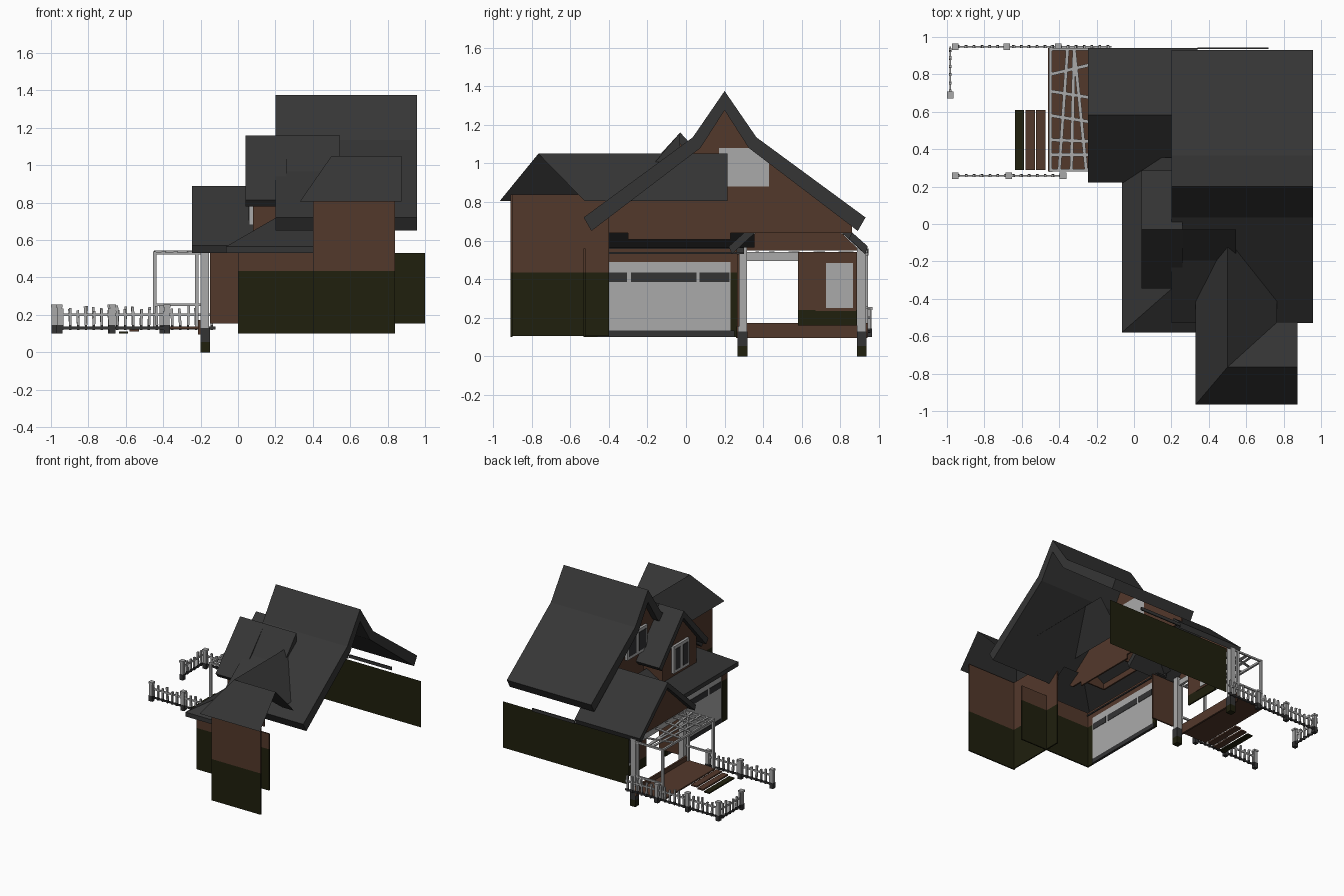
import bpy, bmesh, random
from mathutils import Vector, Matrix

if "Cube" in bpy.data.objects:
    bpy.data.objects.remove(bpy.data.objects["Cube"])

random.seed(4)


def mat(name, c):
    m = bpy.data.materials.new(name)
    m.diffuse_color = (*c, 1)
    m.use_nodes = True
    m.node_tree.nodes["Principled BSDF"].inputs["Base Color"].default_value = m.diffuse_color
    return m


ROOF = mat("dark_roof", (.036, .036, .036))
BROWN = mat("brown_siding", (.086, .040, .024))
GREEN = mat("dark_green_base", (.014, .014, .004))
WHITE = mat("pale_trim", (.40, .40, .40))
STONE = mat("dark_stone", (.033, .033, .034))


class Part:
    """Collects shapes into one named object."""

    def __init__(self, name):
        self.name, self.bm, self.mats = name, bmesh.new(), []

    def paint(self, faces, m):
        if m not in self.mats:
            self.mats.append(m)
        for f in faces:
            f.material_index = self.mats.index(m)

    def poly(self, pts, m):
        self.paint([self.bm.faces.new([self.bm.verts.new(p) for p in pts])], m)

    def box(self, x, y, z, m):
        t = Vector([(a + b) / 2 for a, b in (x, y, z)])
        s = Matrix.Diagonal((x[1] - x[0], y[1] - y[0], z[1] - z[0], 1))
        r = bmesh.ops.create_cube(self.bm, size=1, matrix=Matrix.Translation(t) @ s)
        self.paint({f for v in r["verts"] for f in v.link_faces}, m)

    def beam(self, p, q, w, h, m):
        p, q = Vector(p), Vector(q)
        d = q - p
        rot = d.to_track_quat('X', 'Z').to_matrix().to_4x4()
        s = Matrix.Diagonal((d.length, w, h, 1))
        r = bmesh.ops.create_cube(self.bm, size=1, matrix=Matrix.Translation((p + q) / 2) @ rot @ s)
        self.paint({f for v in r["verts"] for f in v.link_faces}, m)

    def prism(self, yz, x0, x1, m):
        a = [self.bm.verts.new((x0, *p)) for p in yz]
        b = [self.bm.verts.new((x1, *p)) for p in yz]
        n = len(yz)
        fs = [self.bm.faces.new(a), self.bm.faces.new(b[::-1])]
        fs += [self.bm.faces.new((a[i], b[i], b[(i + 1) % n], a[(i + 1) % n])) for i in range(n)]
        self.paint(fs, m)

    def done(self):
        bmesh.ops.recalc_face_normals(self.bm, faces=self.bm.faces)
        me = bpy.data.meshes.new(self.name)
        self.bm.to_mesh(me)
        self.bm.free()
        for m in self.mats:
            me.materials.append(m)
        ob = bpy.data.objects.new(self.name, me)
        bpy.context.collection.objects.link(ob)
        return ob


def gable_roof(name, cy, outer, inner, x0, x1, extra=None):
    """Folded roof slab; outer and inner run from ridge to eave as (offset, z)."""
    p = Part(name)
    for s in (1, -1):
        p.prism([(cy + s * d, z) for d, z in outer + inner[::-1]], x0, x1, ROOF)
    if extra:  # piece that continues past the gable wall
        p.prism(extra[0], x1, extra[1], ROOF)
    p.done()


def wall(name, x, y, z0, zs, z1, low=None):
    """Wall with a green lower band and brown siding above."""
    p = Part(name)
    p.box(x, y, (z0, zs), low or GREEN)
    if z1 > zs:
        p.box(x, y, (zs, z1), BROWN)
    p.done()


def window(name, x, y, z, panes):
    """Pale frame facing -x with dark glass plates."""
    p = Part(name)
    p.box((x, x + .02), y, z, WHITE)
    w = (y[1] - y[0]) / panes
    for i in range(panes):
        a = y[0] + w * i
        p.box((x - .004, x), (a + .018, a + w - .018), (z[0] + .025, z[1] - .025), STONE)
    p.done()


# Roofs
gable_roof("main_roof", .2, [(0, 1.375), (.165, 1.135), (.73, .72)],
           [(0, 1.275), (.125, 1.08), (.69, .65)], .2, .957)
gable_roof("dormer_roof", -.03, [(0, 1.16), (.315, .815)], [(0, 1.10), (.285, .78)], .04, .26,
           ([(-.03, 1.16), (-.03, 1.06), (-.2, .96)], .545))
gable_roof("porch_roof", .582, [(0, .89), (.36, .57)], [(0, .845), (.345, .53)], -.245, .25,
           ([(.86, .643), (.942, .57), (.927, .53), (.845, .61)], .34))

p = Part("wing_roof")
A, B = (.5, -.765, 1.05), (.5, .215, 1.05)
p.poly([(.33, -.965, .805), A, B, (.33, .215, .805)], ROOF)
p.poly([(.33, -.965, .805), (.873, -.965, .805), (.873, -.765, 1.05), A], ROOF)
p.poly([A, (.873, -.765, 1.05), (.873, -.525, .805), (.765, -.525, .805)], ROOF)
p.poly([A, (.765, -.525, .805), (.765, .215, .805), B], ROOF)
p.done()

p = Part("garage_roof")
p.poly([(-.065, -.58, .565), (-.065, .355, .565), (.22, .355, .73), (.22, -.33, .73)], ROOF)
p.poly([(-.065, -.58, .565), (.22, -.33, .73), (.4, -.33, .73), (.4, -.58, .565)], ROOF)
p.box((-.065, -.055), (-.58, .3), (.53, .565), ROOF)
p.box((-.065, .4), (-.58, -.57), (.53, .565), ROOF)
p.box((-.055, .02), (-.57, .3), (.53, .54), ROOF)
p.done()

# Upper walls
p = Part("main_gable_wall")
p.prism([(.2, 1.29), (.325, 1.09), (.86, .69), (.86, .64), (.23, .64), (.23, .605),
         (-.3, .605), (-.3, .64), (-.40, .64), (-.46, .69), (.075, 1.09)], .25, .262, BROWN)
p.done()
p = Part("dormer_walls")
p.prism([(-.03, 1.11), (.19, .87), (.19, .61), (-.25, .61), (-.25, .87)], .08, .092, BROWN)
for y in (-.25, .18):
    p.box((.08, .25), (y, y + .01), (.61, .87), BROWN)
p.done()
p = Part("porch_gable_wall")
p.prism([(.582, .85), (.90, .55), (.264, .55)], -.2, -.188, BROWN)
p.done()
window("gable_window", .225, (.17, .43), (.88, 1.08), 2)
p = Part("gable_window_back")
p.box((.262, .266), (.17, .43), (.88, 1.08), WHITE)
p.done()
window("dormer_window", .06, (-.13, .07), (.68, .90), 2)

# Lower walls
wall("wing_front_wall", (.4, .84), (-.91, -.9), .1, .435, .84)
wall("wing_side_wall", (.4, .41), (-.91, -.4), .105, .435, .84)
wall("garage_side_wall", (0, .65), (-.53, -.52), .1, .435, .56)
wall("garage_left_pier", (0, .012), (-.53, -.46), .1, .435, .56)
wall("garage_right_pier", (0, .012), (.23, .265), .1, .435, .56)
wall("porch_side_wall", (-.15, .05), (.265, .277), .155, .24, .53, BROWN)
wall("porch_front_wall", (-.05, -.038), (.58, .885), .16, .24, .54)
p = Part("back_wall")
p.poly([(-.13, .915, .155), (1, .915, .155), (1, .915, .53), (-.13, .915, .53)], GREEN)
p.done()
p = Part("garage_header")
p.box((0, .012), (-.46, .23), (.49, .56), BROWN)
p.done()
p = Part("back_eave_board")
p.box((.34, .72), (.936, .945), (.535, .56), ROOF)
p.done()
window("porch_window", -.062, (.70, .87), (.25, .49), 1)
p = Part("porch_window_back")
p.box((-.038, -.034), (.67, .88), (.235, .50), BROWN)
p.box((-.034, -.03), (.725, .865), (.25, .485), WHITE)
p.done()

# Garage door with a strip of dark panes on both sides
p = Part("garage_door")
p.box((.004, .016), (-.46, .23), (.135, .49), WHITE)
p.box((0, .02), (-.46, .25), (.1, .135), STONE)
for a, b in ((-.45, -.305), (-.285, -.12), (-.12, .055), (.07, .225)):
    for x in (.001, .016):
        p.box((x, x + .003), (a, b), (.385, .435), STONE)
p.done()

# Porch posts, beams and deck
p = Part("porch_posts")
for y in (.268, .885):
    p.box((-.2, -.15), (y, y + .05), (0, .055), GREEN)
    p.box((-.2, -.15), (y, y + .05), (.055, .13), STONE)
    p.box((-.2, -.155), (y + .002, y + .048), (.13, .565), WHITE)
p.box((-.19, -.17), (.3, .9), (.495, .54), WHITE)
p.done()
p = Part("porch_deck")
p.box((-.46, -.2), (.28, .94), (.125, .137), BROWN)
p.box((-.215, -.2), (.26, .94), (.095, .172), BROWN)
p.done()
p = Part("porch_steps")
p.box((-.525, -.473), (.288, .61), (.122, .134), BROWN)
p.box((-.58, -.53), (.288, .61), (.11, .122), BROWN)
p.box((-.637, -.588), (.288, .61), (.1, .11), GREEN)
p.done()

# Pergola with crooked slats
p = Part("pergola")
for y in (.287, .935):
    for x in (-.446, -.22):
        p.box((x - .009, x + .009), (y - .009, y + .009), (.137, .535), WHITE)
    for z in (.255, .53):
        p.beam((-.455, y, z), (-.2, y, z), .014, .014, WHITE)
p.beam((-.446, .28, .53), (-.446, .945, .53), .016, .016, WHITE)
for x0, x1 in ((-.40, -.355), (-.335, -.32), (-.255, -.32)):
    p.beam((x0, .285, .535), (x1, .94, .535), .018, .008, WHITE)
for y0, y1 in ((.37, .37), (.45, .44), (.58, .54), (.71, .67), (.80, .86)):
    p.beam((-.446, y0, .54), (-.2, y1, .54), .018, .008, WHITE)
p.done()


# Picket fences
def fence(name, a, b, posts):
    p = Part(name)
    a, b = Vector(a), Vector(b)
    d = b - a
    n = round(d.length / .042)
    for z, m in ((.13, STONE), (.2, WHITE)):
        p.beam((*a, z), (*b, z), .008, .014, m)
    for i in range(n):
        c = a + d * ((i + .5) / n)
        top = .235 + random.uniform(-.015, .015)
        lean = d.normalized() * random.uniform(-.006, .006)
        e = c + lean
        p.beam((*c, .12), (*c, .145), .016, .012, STONE)
        p.beam((*c, .145), (*e, top), .014, .014, WHITE)
    for x, y in posts:
        for w, z0, z1, m in ((.016, .1, .145, STONE), (.014, .145, .24, WHITE), (.018, .24, .255, WHITE)):
            p.box((x - w, x + w), (y - w, y + w), (z0, z1), m)
    p.done()


fence("back_fence", (-.96, .948), (-.12, .948), [(x, .948) for x in (-.955, -.68, -.405)])
fence("front_fence", (-.96, .258), (-.37, .258), [(x, .258) for x in (-.955, -.67, -.38)])
fence("end_fence", (-.982, .69), (-.982, .95), [(-.982, .69)])
